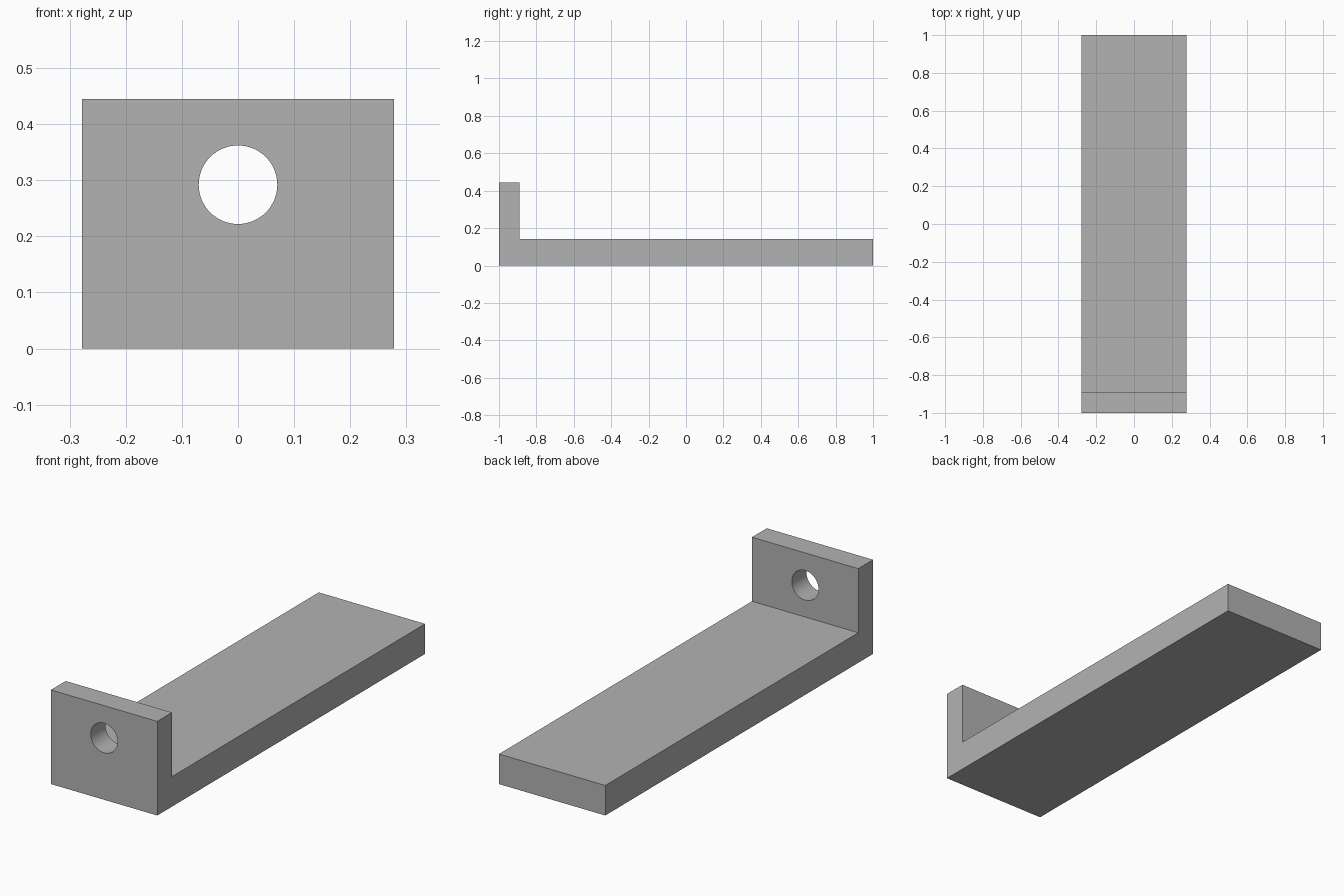
import bpy
import bmesh
import math
from mathutils import Vector

cube = bpy.data.objects.get("Cube")
if cube:
    bpy.data.objects.remove(cube, do_unlink=True)

HALF_WIDTH = 0.278
HOLE_HEIGHT = 0.292
HOLE_RADIUS = 0.07

# Plain grey finish
grey = bpy.data.materials.new("plain_grey")
grey.use_nodes = True
colour = (0.45, 0.45, 0.45, 1)
grey.diffuse_color = colour
grey.node_tree.nodes["Principled BSDF"].inputs["Base Color"].default_value = colour

# L-shaped side profile (y, z), extruded across the width
profile = [(-1, 0), (1, 0), (1, 0.142), (-0.89, 0.142), (-0.89, 0.445), (-1, 0.445)]
bm = bmesh.new()
side = bm.faces.new([bm.verts.new((-HALF_WIDTH, y, z)) for y, z in profile])
extruded = bmesh.ops.extrude_face_region(bm, geom=[side])
moved = [v for v in extruded["geom"] if isinstance(v, bmesh.types.BMVert)]
bmesh.ops.translate(bm, verts=moved, vec=Vector((2 * HALF_WIDTH, 0, 0)))
bmesh.ops.recalc_face_normals(bm, faces=bm.faces)
mesh = bpy.data.meshes.new("angle_bracket")
bm.to_mesh(mesh)
bm.free()
mesh.materials.append(grey)
bracket = bpy.data.objects.new("angle_bracket", mesh)
bpy.context.collection.objects.link(bracket)

# Round hole through the upright plate
bpy.ops.mesh.primitive_cylinder_add(
    vertices=64, radius=HOLE_RADIUS, depth=0.4,
    location=(0, -0.945, HOLE_HEIGHT), rotation=(math.pi / 2, 0, 0))
cutter = bpy.context.object
cutter.name = "hole_cutter"
cutter.hide_render = True
cutter.data.materials.append(grey)

cut = bracket.modifiers.new("hole", "BOOLEAN")
cut.operation = "DIFFERENCE"
cut.solver = "EXACT"
cut.object = cutter

bpy.ops.object.select_all(action="DESELECT")
bracket.select_set(True)
bpy.context.view_layer.objects.active = bracket
bpy.ops.object.modifier_apply(modifier=cut.name)
bpy.data.objects.remove(cutter, do_unlink=True)

# Smooth hole wall, sharp plate edges
bpy.ops.object.shade_smooth_by_angle(angle=math.radians(30))
